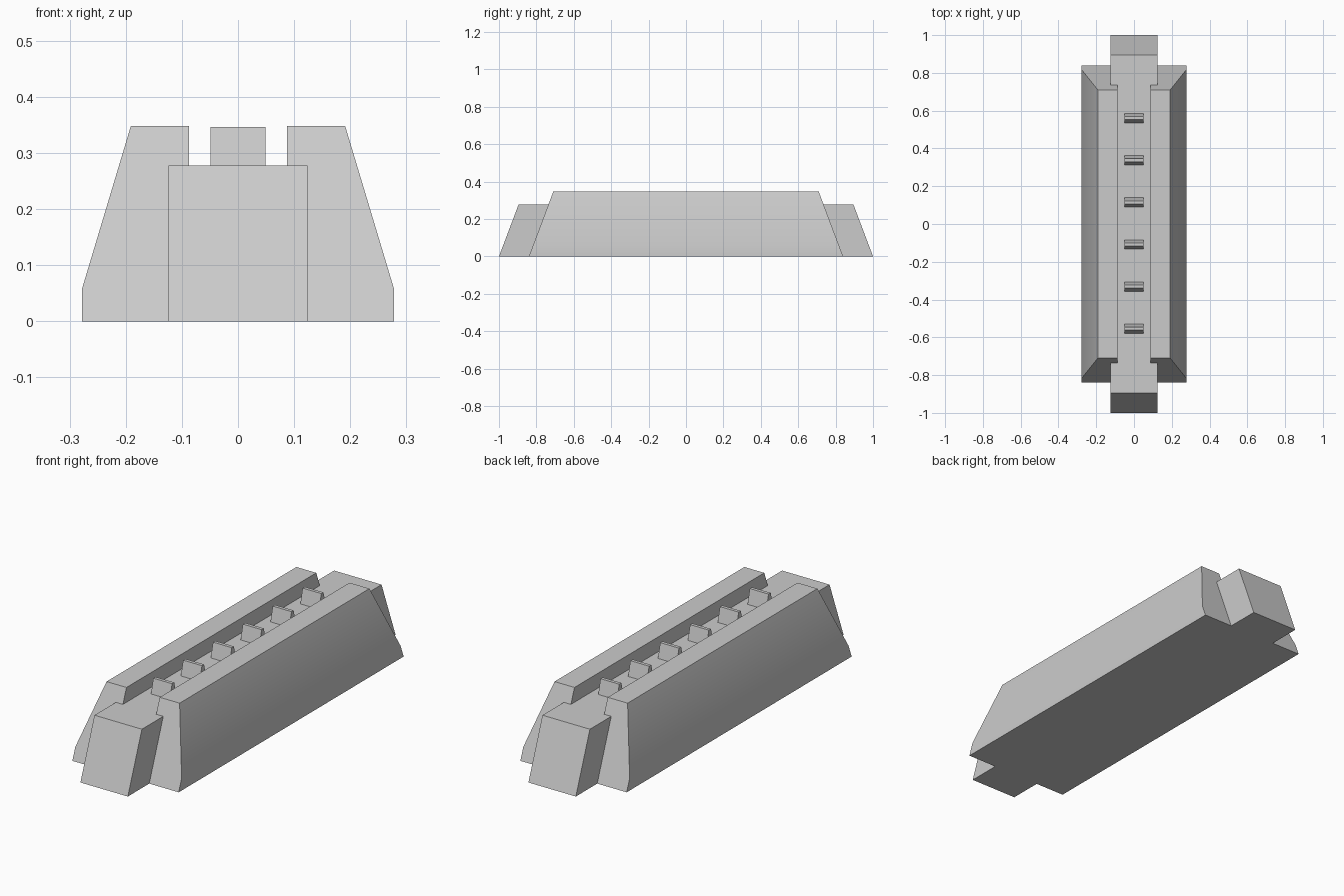
import bpy
import bmesh

cube = bpy.data.objects.get("Cube")
if cube:
    bpy.data.objects.remove(cube, do_unlink=True)

# Single concrete grey
grey = bpy.data.materials.new("concrete_grey")
grey.use_nodes = True
colour = (0.6, 0.6, 0.6, 1)
grey.diffuse_color = colour
grey.node_tree.nodes["Principled BSDF"].inputs["Base Color"].default_value = colour


def tapered_bar(name, profile, half_base, half_top, y=0.0):
    """Sweep an (x, z) profile along y, with both ends leaning inward as z rises."""
    low = min(z for _, z in profile)
    high = max(z for _, z in profile)
    bm = bmesh.new()
    rings = []
    for side in (-1, 1):
        ring = []
        for x, z in profile:
            t = (z - low) / (high - low)
            reach = half_base + (half_top - half_base) * t
            ring.append(bm.verts.new((x, y + side * reach, z)))
        rings.append(ring)
        bm.faces.new(ring)
    front, back = rings
    for i in range(len(profile)):
        j = (i + 1) % len(profile)
        bm.faces.new((front[i], front[j], back[j], back[i]))
    bmesh.ops.recalc_face_normals(bm, faces=bm.faces)
    mesh = bpy.data.meshes.new(name)
    bm.to_mesh(mesh)
    bm.free()
    mesh.materials.append(grey)
    obj = bpy.data.objects.new(name, mesh)
    bpy.context.collection.objects.link(obj)
    return obj


def box_profile(half_width, low, high):
    return [(-half_width, low), (half_width, low), (half_width, high), (-half_width, high)]


# Central core, longer than the rails
core_top, rail_top = 0.278, 0.348
tapered_bar("core", box_profile(0.124, 0, core_top), 1.0, 0.895)

# Sloped side rails, softly shaded where the kerb meets the slope
rail_profile = [(0.087, 0), (0.278, 0), (0.278, 0.058), (0.191, rail_top), (0.087, rail_top)]
for name, side in (("left_rail", 1), ("right_rail", -1)):
    rail = tapered_bar(name, [(side * x, z) for x, z in rail_profile], 0.84, 0.709)
    bpy.ops.object.select_all(action="DESELECT")
    rail.select_set(True)
    bpy.context.view_layer.objects.active = rail
    bpy.ops.object.shade_smooth_by_angle(angle=0.52)

# Row of wedge teeth in the channel
count, spacing = 6, 0.223
for i in range(count):
    y = (i - (count - 1) / 2) * spacing + 0.003
    tapered_bar(f"tooth_{i + 1}", box_profile(0.049, core_top, 0.346), 0.025, 0.008, y)
